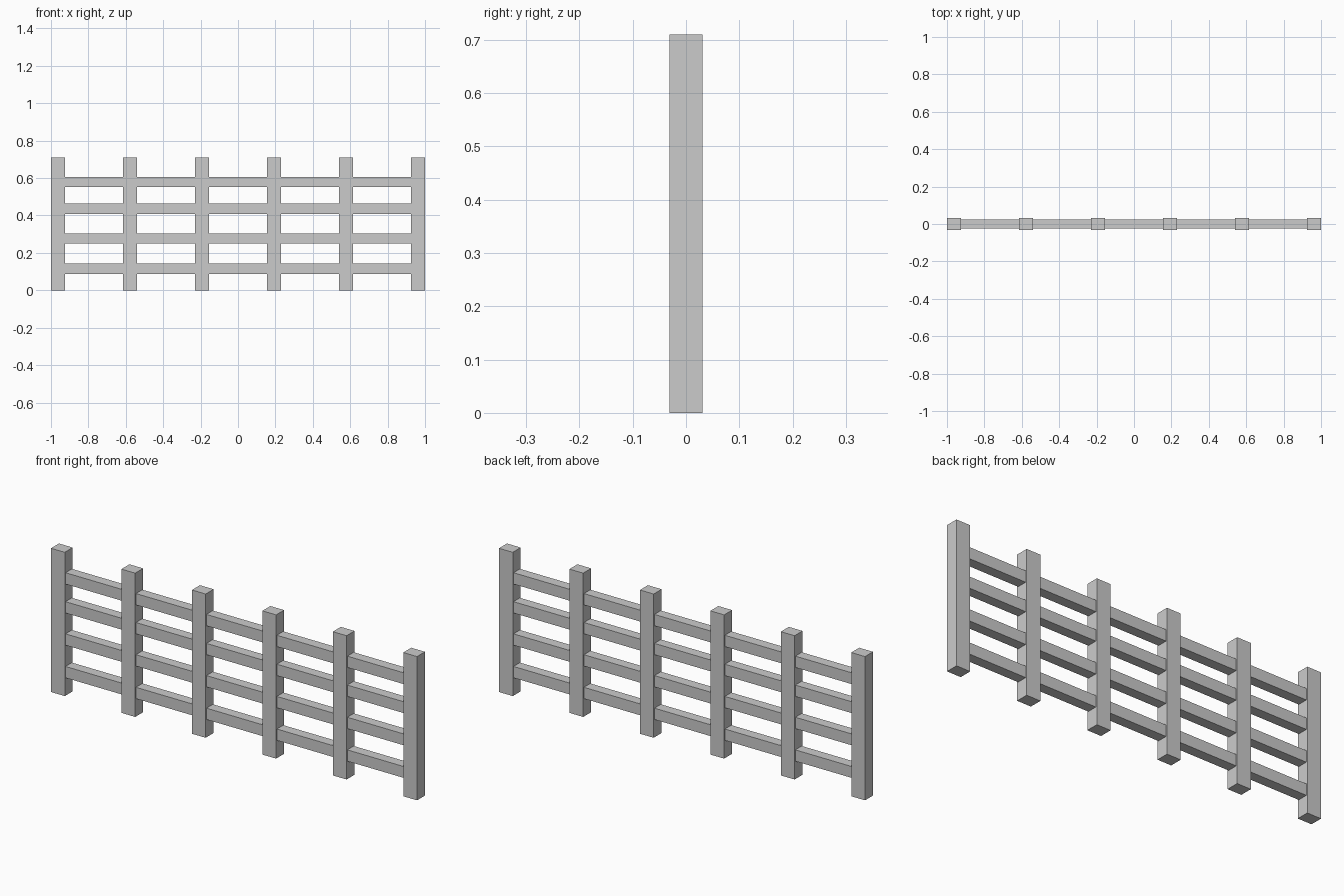
import bpy

if "Cube" in bpy.data.objects:
    bpy.data.objects.remove(bpy.data.objects["Cube"])

POST_W, POST_D, POST_H = 0.075, 0.062, 0.71
RAIL_D, RAIL_H = 0.05, 0.056
POST_COUNT = 6


def box(name, center, size):
    bpy.ops.mesh.primitive_cube_add(size=1, location=center)
    ob = bpy.context.object
    ob.name = name
    ob.scale = size
    bpy.ops.object.transform_apply(location=False, rotation=False, scale=True)
    return ob


# Evenly spaced upright posts
first = -1 + POST_W / 2
step = -2 * first / (POST_COUNT - 1)
for i in range(POST_COUNT):
    box(f"post_{i + 1}", (first + i * step, 0, POST_H / 2), (POST_W, POST_D, POST_H))

# Horizontal rails running through the posts, ending inside the end posts
for i, z in enumerate((0.116, 0.277, 0.436, 0.579)):
    box(f"rail_{i + 1}", (0, 0, z), (-2 * first, RAIL_D, RAIL_H))
